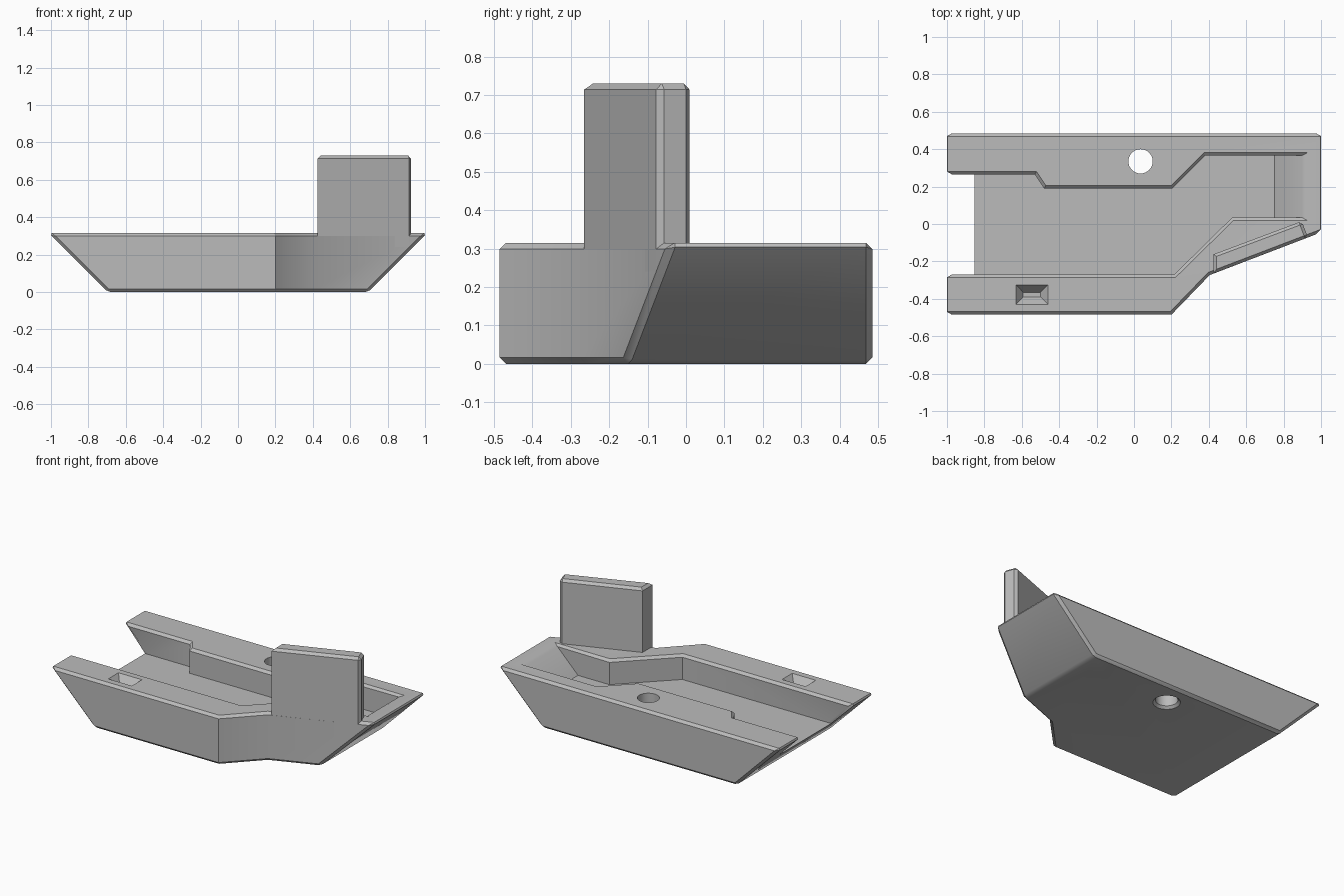
import bpy, bmesh, math
from mathutils import Vector

if "Cube" in bpy.data.objects:
    bpy.data.objects.remove(bpy.data.objects["Cube"])

TOP, FLOOR, TIP = 0.315, 0.155, 1.012

grey = bpy.data.materials.new("plain_grey")
grey.use_nodes = True
colour = (0.5, 0.5, 0.5, 1)
grey.diffuse_color = colour
grey.node_tree.nodes["Principled BSDF"].inputs["Base Color"].default_value = colour


def loft(name, lower, upper, z0, z1):
    """Solid between two matching outlines."""
    bm = bmesh.new()
    a = [bm.verts.new((x, y, z0)) for x, y in lower]
    b = [bm.verts.new((x, y, z1)) for x, y in upper]
    bm.faces.new(a)
    bm.faces.new(b)
    for i in range(len(a)):
        j = (i + 1) % len(a)
        bm.faces.new((a[i], a[j], b[j], b[i]))
    bmesh.ops.recalc_face_normals(bm, faces=bm.faces)
    mesh = bpy.data.meshes.new(name)
    bm.to_mesh(mesh)
    bm.free()
    mesh.materials.append(grey)
    obj = bpy.data.objects.new(name, mesh)
    bpy.context.collection.objects.link(obj)
    return obj


def circle(x, y, r, n=32):
    return [(x + r * math.cos(math.tau * i / n), y + r * math.sin(math.tau * i / n)) for i in range(n)]


def rect(x0, x1, y0, y1):
    return [(x0, y0), (x1, y0), (x1, y1), (x0, y1)]


def cut(target, cutter):
    bpy.context.view_layer.objects.active = target
    mod = target.modifiers.new("cut", 'BOOLEAN')
    mod.operation, mod.solver, mod.object = 'DIFFERENCE', 'EXACT', cutter
    bpy.ops.object.modifier_apply(modifier=mod.name)
    bpy.data.objects.remove(cutter)


def chamfer(obj, width, rule):
    bm = bmesh.new()
    bm.from_mesh(obj.data)
    bmesh.ops.remove_doubles(bm, verts=bm.verts, dist=0.0001)
    edges = [e for e in bm.edges if len(e.link_faces) == 2 and e.is_convex
             and e.calc_face_angle() > math.radians(35) and rule(e)]
    bmesh.ops.bevel(bm, geom=edges, offset=width, offset_type='OFFSET',
                    segments=1, profile=0.5, affect='EDGES')
    bm.to_mesh(obj.data)
    bm.free()


def is_vertical(e):
    return (e.verts[0].co.xy - e.verts[1].co.xy).length < 0.001


# Hull with sloping ends and a stepped front wall
def hull_outline(end):
    return [(-end, -0.485), (0.2, -0.485), (0.405, -0.273),
            (end, -0.273 + 0.383 * (end - 0.405)), (end, 0.485), (-end, 0.485)]


hull = loft("hull", hull_outline(TIP - TOP), hull_outline(TIP), 0, TOP)


# Open channel with a sloping right end
def channel_outline(end):
    return [(-1.2, -0.27), (0.215, -0.27), (0.525, 0.035), (end, 0.035), (end, 0.365),
            (0.38, 0.365), (0.205, 0.19), (-0.48, 0.19), (-0.53, 0.265), (-1.2, 0.265)]


cut(hull, loft("channel_cutter", channel_outline(0.75), channel_outline(0.95), FLOOR, FLOOR + 0.2))
chamfer(hull, 0.016, lambda e: not is_vertical(e)
        and not all(abs(v.co.z - FLOOR) < 0.001 for v in e.verts))

# Round through hole, flared underneath
cut(hull, loft("hole_cutter", circle(0.035, 0.335, 0.065), circle(0.035, 0.335, 0.065), -0.1, 0.5))
cut(hull, loft("flare_cutter", circle(0.035, 0.335, 0.095), circle(0.035, 0.335, 0.065), -0.015, 0.015))

# Tapered recess in the front rail
cut(hull, loft("recess_cutter", rect(-0.593, -0.5, -0.39, -0.365),
               rect(-0.637, -0.453, -0.437, -0.317), 0.265, TOP + 0.01))

# Upright plate flush with the angled front wall
start, end = Vector((0.425, -0.265)), Vector((0.93, -0.072))
along = (end - start).normalized()
side = Vector((-along.y, along.x))
plate_outline = [start, end, end + side * 0.093, (0.425, -0.162)]
plate = loft("upright_plate", plate_outline, plate_outline, 0.24, 0.73)
chamfer(plate, 0.016, lambda e: max(v.co.z for v in e.verts) > 0.5
        and not (is_vertical(e) and e.verts[0].co.x < 0.5))

for obj in (hull, plate):
    bpy.ops.object.select_all(action='DESELECT')
    obj.select_set(True)
    bpy.context.view_layer.objects.active = obj
    bpy.ops.object.shade_smooth_by_angle(angle=math.radians(30))
